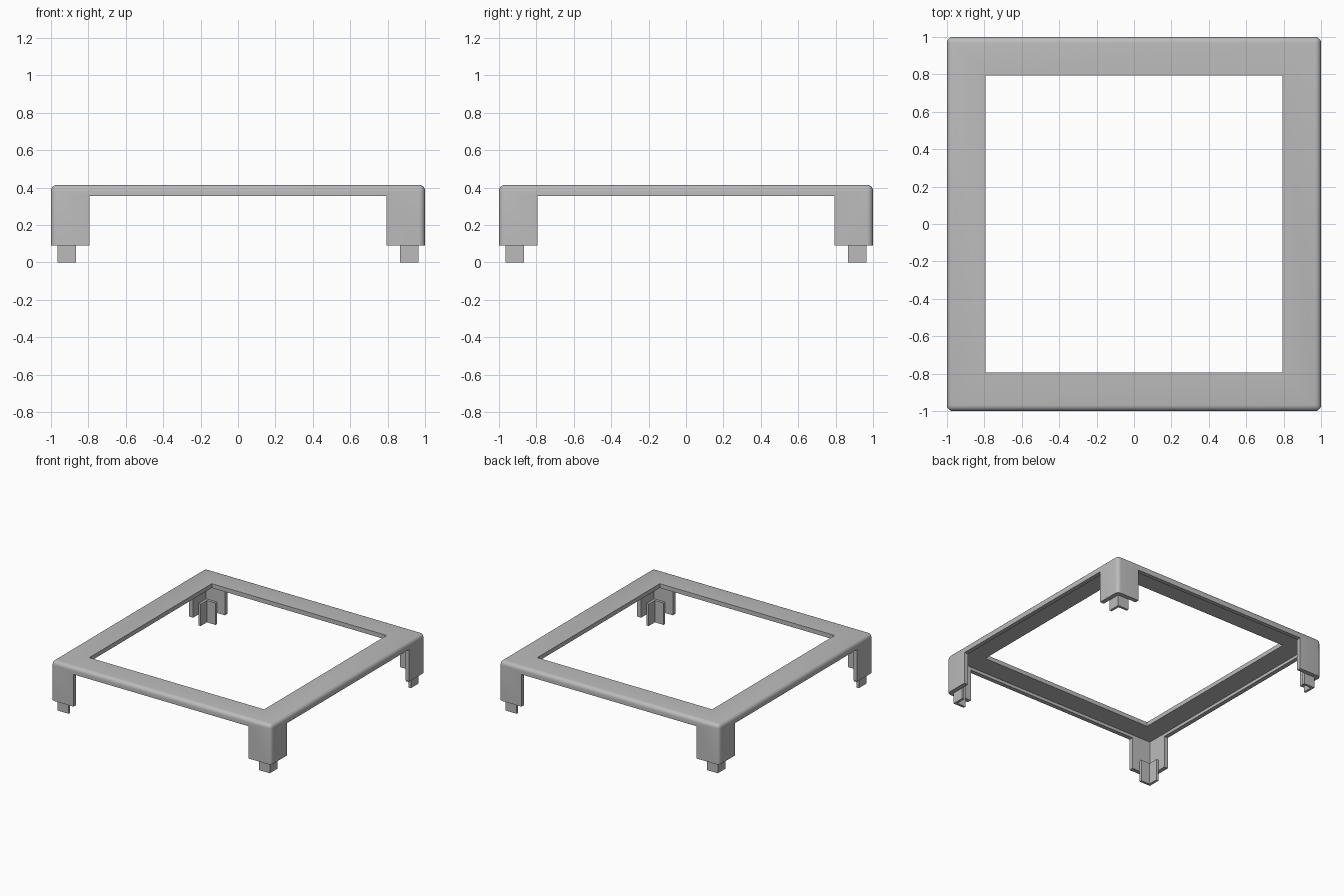
import bpy, bmesh, math

OUT, WALL, OPEN = 1.0, 0.965, 0.795     # outer half-width, inner wall face, opening
TOP, PLATE, RIM, FOOT = 0.415, 0.38, 0.355, 0.09

if "Cube" in bpy.data.objects:
    bpy.data.objects.remove(bpy.data.objects["Cube"])

grey = bpy.data.materials.new("plain grey")
grey.use_nodes = True
colour = (0.5, 0.5, 0.5, 1)
grey.diffuse_color = colour
grey.node_tree.nodes["Principled BSDF"].inputs["Base Color"].default_value = colour


def add_object(name, bm):
    bmesh.ops.recalc_face_normals(bm, faces=bm.faces)
    mesh = bpy.data.meshes.new(name)
    bm.to_mesh(mesh)
    bm.free()
    mesh.materials.append(grey)
    obj = bpy.data.objects.new(name, mesh)
    bpy.context.collection.objects.link(obj)
    return obj


def box(hx, hy, z0, z1):
    bm = bmesh.new()
    bmesh.ops.create_cube(bm, size=2)
    for v in bm.verts:
        v.co = (v.co.x * hx, v.co.y * hy, z1 if v.co.z > 0 else z0)
    return bm


def select_only(obj):
    bpy.ops.object.select_all(action='DESELECT')
    obj.select_set(True)
    bpy.context.view_layer.objects.active = obj


# Outer block: rounded everywhere except around the bottom
bm = box(OUT, OUT, FOOT, TOP)
edges = [e for e in bm.edges if max(v.co.z for v in e.verts) > RIM]
bmesh.ops.bevel(bm, geom=edges, offset=0.032, segments=5, profile=0.5, affect='EDGES')
frame = add_object("frame_with_legs", bm)

# Hollow inside, top opening, and gaps between the legs
cutters = [
    ("cavity", box(WALL, WALL, -0.2, PLATE)),
    ("opening", box(OPEN, OPEN, 0.2, 0.6)),
    ("gap_front_back", box(OPEN, 1.3, -0.3, RIM)),
    ("gap_sides", box(1.3, OPEN, -0.3, RIM)),
]
select_only(frame)
for name, cut_bm in cutters:
    cutter = add_object(name, cut_bm)
    cutter.hide_render = True
    mod = frame.modifiers.new(name, 'BOOLEAN')
    mod.operation = 'DIFFERENCE'
    mod.solver = 'EXACT'
    mod.object = cutter
    bpy.ops.object.modifier_apply(modifier=mod.name)
    bpy.data.objects.remove(cutter)
select_only(frame)
bpy.ops.object.shade_smooth_by_angle(angle=math.radians(30))

# Angled locating tab inside each leg corner
A, B, T = WALL, 0.865, 0.02
profile = [(A, A), (B, A), (B, A - T), (A - T, A - T), (A - T, B), (A, B)]
for i, corner in enumerate(("back_left", "back_right", "front_right", "front_left")):
    bm = bmesh.new()
    face = bm.faces.new([bm.verts.new((x, y, 0)) for x, y in profile])
    ext = bmesh.ops.extrude_face_region(bm, geom=[face])
    bmesh.ops.translate(bm, vec=(0, 0, 0.18),
                        verts=[g for g in ext["geom"] if isinstance(g, bmesh.types.BMVert)])
    tab = add_object("tab_" + corner, bm)
    tab.rotation_euler.z = i * math.pi / 2
